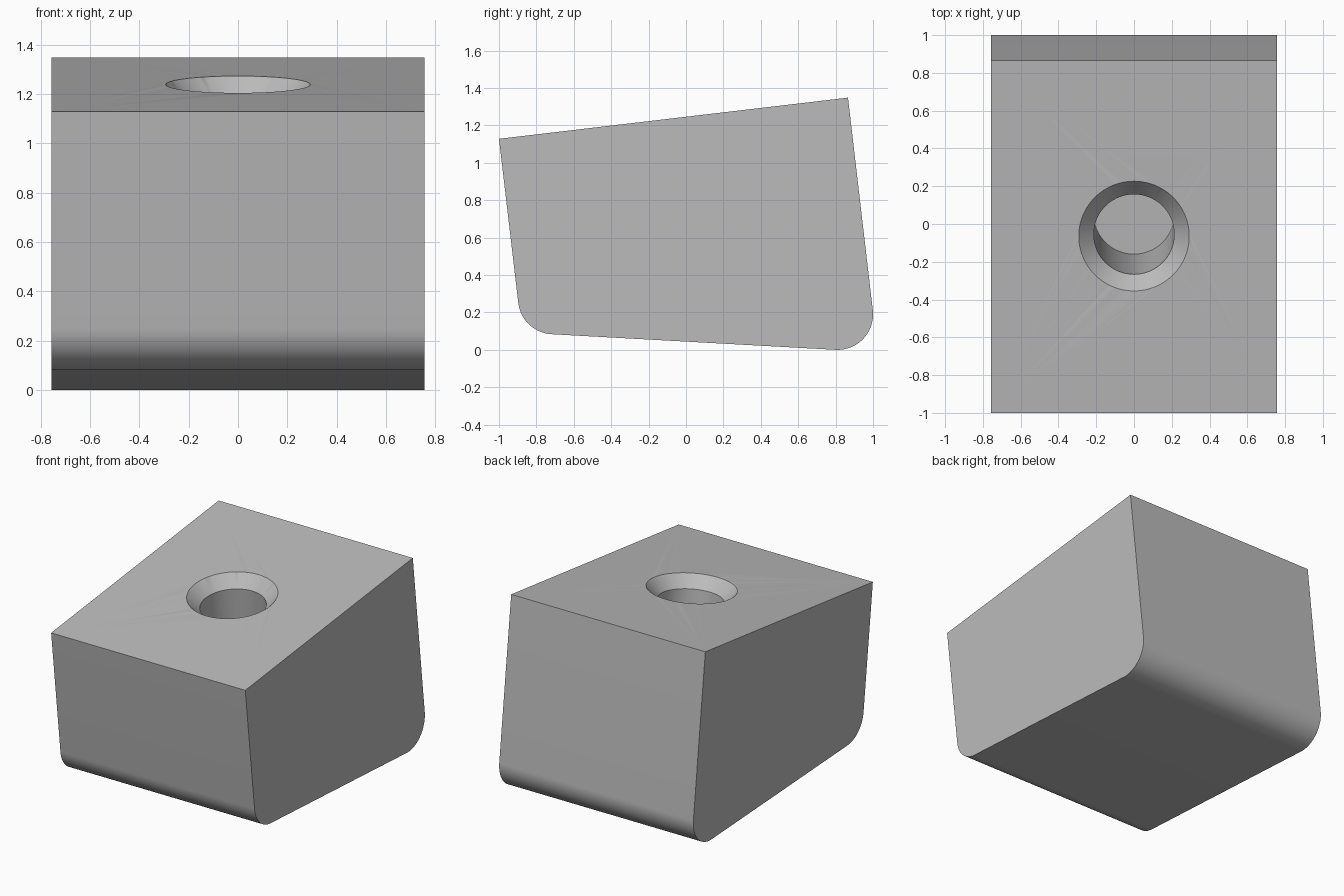
import bpy, bmesh, math
from mathutils import Vector

default = bpy.data.objects.get("Cube")
if default:
    bpy.data.objects.remove(default, do_unlink=True)

HALF_WIDTH = 0.757
FILLET = 0.19
FRONT_TOP, BACK_TOP = Vector((-1.0, 1.128)), Vector((0.866, 1.348))
FRONT_LOW, BACK_LOW = Vector((-0.878, 0.092)), Vector((1.025, -0.0125))

grey = bpy.data.materials.new("plain grey")
grey.use_nodes = True
grey.diffuse_color = (0.5, 0.5, 0.5, 1)
grey.node_tree.nodes["Principled BSDF"].inputs["Base Color"].default_value = (0.5, 0.5, 0.5, 1)


def make_object(name, bm):
    bmesh.ops.recalc_face_normals(bm, faces=bm.faces)
    mesh = bpy.data.meshes.new(name)
    bm.to_mesh(mesh)
    bm.free()
    mesh.materials.append(grey)
    obj = bpy.data.objects.new(name, mesh)
    bpy.context.collection.objects.link(obj)
    return obj


def fillet(before, corner, after, radius, steps=20):
    """Points of an arc that rounds a profile corner."""
    a, b = (before - corner).normalized(), (after - corner).normalized()
    half = a.angle(b) / 2
    mid = (a + b).normalized()
    centre = corner + mid * (radius / math.sin(half))
    sweep = math.pi / 2 - half
    side = (a - mid * a.dot(mid)).normalized()
    angles = [sweep * (1 - 2 * i / steps) for i in range(steps + 1)]
    return [centre + radius * (side * math.sin(t) - mid * math.cos(t)) for t in angles]


# Block: side profile with two rounded lower corners, extruded across x
profile = [FRONT_TOP]
profile += fillet(FRONT_TOP, FRONT_LOW, BACK_LOW, FILLET)
profile += fillet(FRONT_LOW, BACK_LOW, BACK_TOP, FILLET)
profile.append(BACK_TOP)
bm = bmesh.new()
side_face = bm.faces.new([bm.verts.new((-HALF_WIDTH, p.x, p.y)) for p in profile])
swept = bmesh.ops.extrude_face_region(bm, geom=[side_face])
bmesh.ops.translate(bm, vec=(2 * HALF_WIDTH, 0, 0),
                    verts=[g for g in swept["geom"] if isinstance(g, bmesh.types.BMVert)])
block = make_object("block", bm)

# Countersunk blind hole: lathed cutter, square to the sloping top
slope = BACK_TOP - FRONT_TOP
tilt = math.atan2(slope.y, slope.x)
hole_y = -0.064
hole_z = FRONT_TOP.y + (hole_y - FRONT_TOP.x) * slope.y / slope.x
bm = bmesh.new()
rings = []
SIDES = 96
for radius, height in ((0.3125, 0.02), (0.2925, 0), (0.213, -0.08), (0.213, -0.99)):
    rings.append([bm.verts.new((radius * math.cos(math.tau * i / SIDES),
                                radius * math.sin(math.tau * i / SIDES), height))
                  for i in range(SIDES)])
for upper, lower in zip(rings, rings[1:]):
    for i in range(SIDES):
        j = (i + 1) % SIDES
        bm.faces.new((upper[i], upper[j], lower[j], lower[i]))
bm.faces.new(rings[0])
bm.faces.new(rings[-1])
cutter = make_object("hole_cutter", bm)
cutter.location = (0, hole_y, hole_z)
cutter.rotation_euler = (tilt, 0, 0)
cutter.hide_render = True
bpy.context.view_layer.update()

# Cut the hole, then shade the rounded faces smooth
cut = block.modifiers.new("hole", "BOOLEAN")
cut.operation = "DIFFERENCE"
cut.solver = "EXACT"
cut.object = cutter
bpy.ops.object.select_all(action="DESELECT")
block.select_set(True)
bpy.context.view_layer.objects.active = block
bpy.ops.object.modifier_apply(modifier=cut.name)
bpy.data.objects.remove(cutter, do_unlink=True)
bpy.ops.object.shade_smooth_by_angle(angle=math.radians(30))
